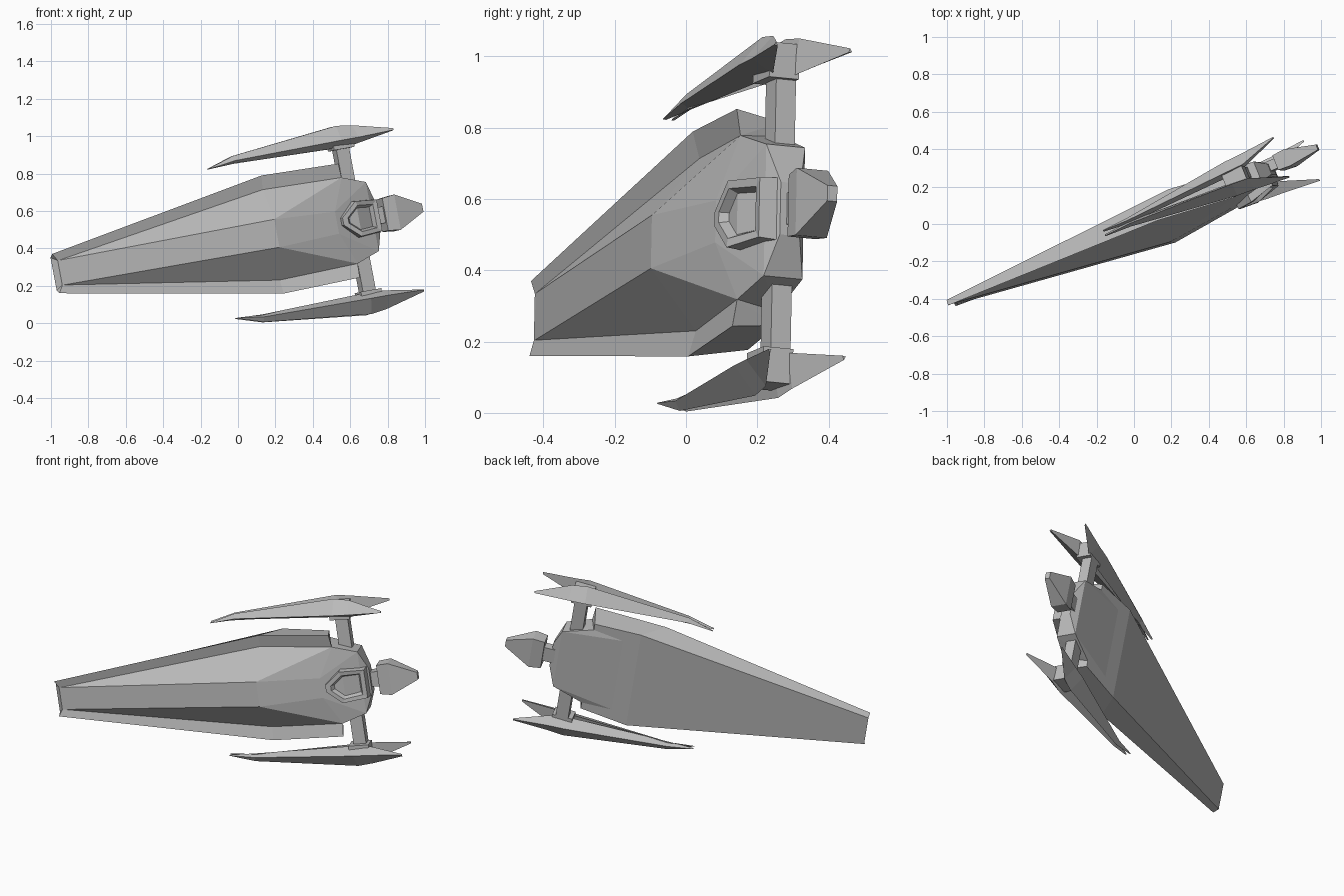
import bpy, bmesh
from mathutils import Vector, Matrix

if "Cube" in bpy.data.objects:
    bpy.data.objects.remove(bpy.data.objects["Cube"])

# Ship frame: s runs nose to tail, t across to the fins, h out of the canopy side
S = Vector((0.908, 0.386, 0.163)).normalized()
T = Vector((-0.185, 0.02, 0.9825))
T = (T - S * T.dot(S)).normalized()
H = S.cross(T)
FRAME = Matrix((S, T, H)).transposed().to_4x4()
FRAME.translation = (-0.08, 0.01, 0.424)

grey = bpy.data.materials.new("hull_grey")
grey.use_nodes = True
COLOUR = (0.5, 0.5, 0.5, 1)
grey.diffuse_color = COLOUR
grey.node_tree.nodes["Principled BSDF"].inputs["Base Color"].default_value = COLOUR


def finish(bm, name):
    bmesh.ops.transform(bm, matrix=FRAME, verts=bm.verts)
    bmesh.ops.recalc_face_normals(bm, faces=bm.faces)
    mesh = bpy.data.meshes.new(name)
    bm.to_mesh(mesh)
    bm.free()
    mesh.materials.append(grey)
    obj = bpy.data.objects.new(name, mesh)
    bpy.context.collection.objects.link(obj)
    return obj


def loft(name, rings):
    """Skin a row of equal-length point rings and cap both ends."""
    bm = bmesh.new()
    loops = [[bm.verts.new(p) for p in ring] for ring in rings]
    n = len(loops[0])
    for a, b in zip(loops, loops[1:]):
        for i in range(n):
            j = (i + 1) % n
            bm.faces.new((a[i], a[j], b[j], b[i]))
    bm.faces.new(loops[0])
    bm.faces.new(loops[-1])
    bmesh.ops.triangulate(bm, faces=[f for f in bm.faces if len(f.verts) > 4])
    return finish(bm, name)


def mirrored(half):
    """Close a half outline by repeating it on the other side."""
    return half + [(s, -t, h) for s, t, h in reversed(half)]


def slab(s, t0, t1, h0, h1):
    return [(s, t0, h0), (s, t1, h0), (s, t1, h1), (s, t0, h1)]


# Base: flat back, thin sides and a lip rising outwards
loft("hull_base", [
    mirrored([(-1.01, 0.09, 0.03), (-1.01, 0.107, 0.062), (-0.985, 0.067, 0.06)]),
    mirrored([(0.368, 0.31, -0.03), (0.25, 0.321, 0.102), (0.25, 0.246, 0.08)]),
    mirrored([(0.65, 0.29, 0.0), (0.681, 0.31, 0.148), (0.688, 0.234, 0.138)]),
])

# Faceted body rising from the base, with a flat crest and blunt tail
bm = bmesh.new()
body = [(-0.98, 0.067, 0.06), (-0.98, 0.067, 0.04), (0.25, 0.246, 0.08),
        (0.688, 0.234, 0.138), (0.229, 0.076, 0.212), (0.60, 0.06, 0.172),
        (0.83, 0.188, 0.118), (0.83, 0.188, 0.0), (0.65, 0.25, 0.0),
        (0.36, 0.25, -0.025), (0.875, 0.075, 0.09), (0.875, 0.075, 0.03)]
for p in mirrored(body):
    bm.verts.new(p)
hull = bmesh.ops.convex_hull(bm, input=bm.verts)
bmesh.ops.delete(bm, geom=hull["geom_interior"], context='VERTS')
finish(bm, "hull_body")

# Canopy: raised six-sided rim with a sunken centre
RIM = mirrored([(0.63, 0.02, 0.188), (0.72, 0.095, 0.187), (0.86, 0.085, 0.148)])
MID = 0.755


def rim(scale, drop):
    return [(MID + (s - MID) * scale, t * scale, h - drop) for s, t, h in RIM]


loft("canopy", [rim(1.08, 0.09), rim(1, 0), rim(0.75, 0), rim(0.62, 0.025)])

# Tail pod on its neck
loft("pod_neck", [slab(s, -0.045, 0.045, 0.015, 0.07) for s in (0.84, 0.94)])
loft("tail_pod", [
    slab(0.92, -0.088, 0.088, 0.0, 0.085),
    slab(0.99, -0.096, 0.096, -0.005, 0.09),
    slab(1.15, -0.022, 0.022, 0.032, 0.062),
])

# Fin blade sections: ridge, outer edge, inner edge
BLADE = [
    [(-0.03, 0.408, 0.075), (-0.03, 0.405, 0.078), (-0.03, 0.404, 0.068)],
    [(0.12, 0.452, 0.07), (0.12, 0.425, 0.085), (0.12, 0.41, 0.055)],
    [(0.73, 0.512, 0.095), (0.72, 0.43, 0.157), (0.72, 0.395, 0.078)],
    [(0.82, 0.50, 0.10), (0.82, 0.43, 0.162), (0.80, 0.395, 0.09)],
    [(1.02, 0.445, 0.172), (1.02, 0.435, 0.178), (1.02, 0.433, 0.168)],
]
FIN_MID = 0.06

# Each side carries a pylon, a bridge and a pair of splayed blades
for side, label in ((1, "upper"), (-1, "lower")):
    loft(label + "_pylon", [slab(s, side * 0.15, side * 0.42, 0.015, 0.075)
                            for s in (0.715, 0.79)])
    loft(label + "_bridge", [slab(s, side * 0.385, side * 0.485, 0.015, 0.105)
                             for s in (0.69, 0.81)])
    for flip, face in ((1, "front"), (-1, "back")):
        loft(f"{label}_{face}_blade",
             [[(s, side * t, FIN_MID + flip * (h - FIN_MID)) for s, t, h in ring]
              for ring in BLADE])
